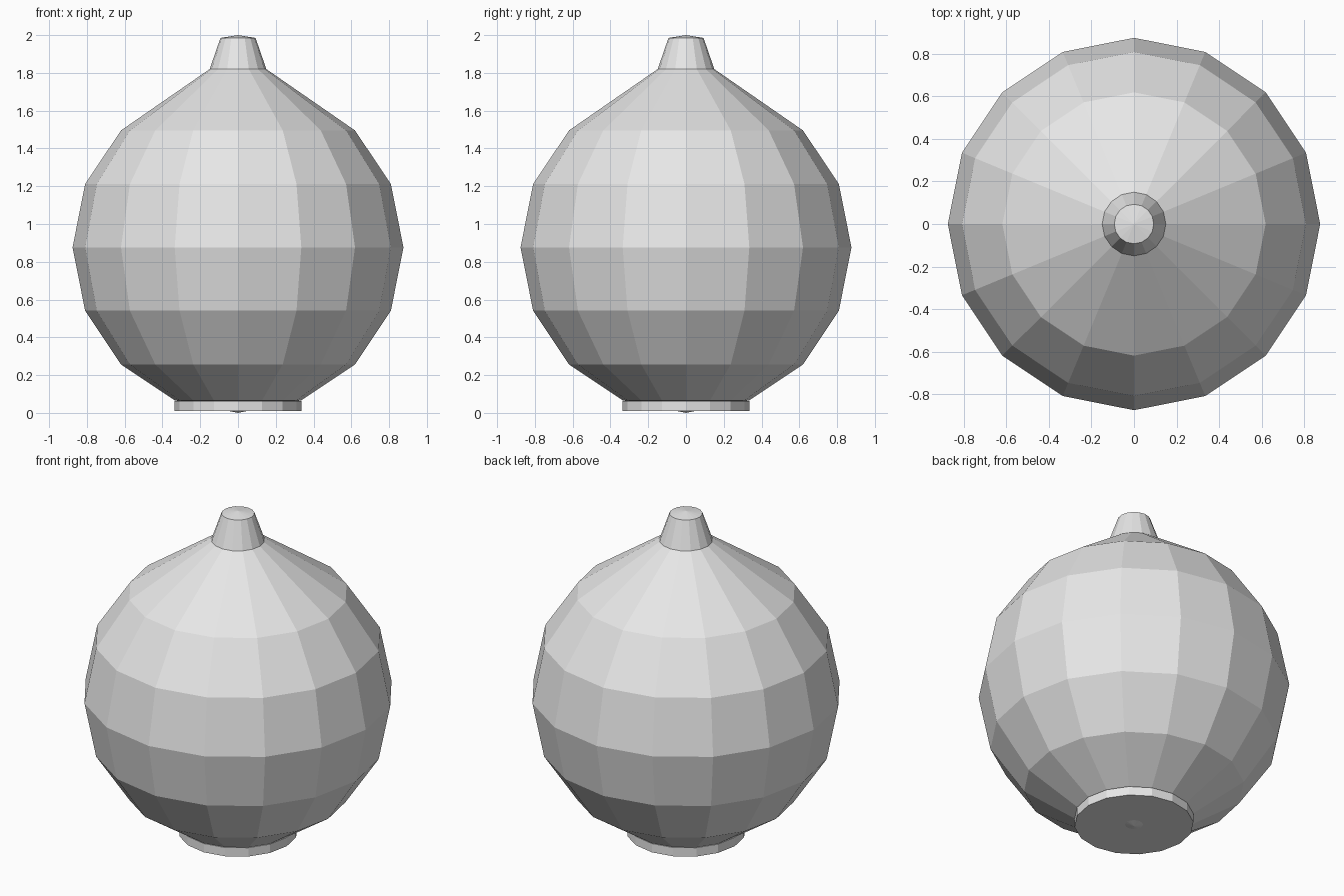
import bpy
import bmesh
import math

cube = bpy.data.objects.get("Cube")
if cube:
    bpy.data.objects.remove(cube, do_unlink=True)

SIDES = 16
RADIUS = 0.876

grey = bpy.data.materials.new("light grey")
grey.use_nodes = True
grey.diffuse_color = (0.8, 0.8, 0.8, 1)
grey.node_tree.nodes["Principled BSDF"].inputs["Base Color"].default_value = (0.8, 0.8, 0.8, 1)


def lathe(name, profile):
    """Turn (radius, height) points into a faceted solid; radius 0 is a pole."""
    bm = bmesh.new()
    rings = []
    for r, z in profile:
        if r == 0:
            rings.append([bm.verts.new((0, 0, z))])
        else:
            angles = [math.tau * i / SIDES for i in range(SIDES)]
            rings.append([bm.verts.new((r * math.cos(a), r * math.sin(a), z)) for a in angles])
    for low, high in zip(rings, rings[1:]):
        for i in range(SIDES):
            j = (i + 1) % SIDES
            corners = [low[i % len(low)], low[j % len(low)],
                       high[j % len(high)], high[i % len(high)]]
            bm.faces.new(list(dict.fromkeys(corners)))
    # Close any open end with a flat cap
    for ring in (rings[0], rings[-1]):
        if len(ring) > 1:
            bm.faces.new(ring)
    bmesh.ops.recalc_face_normals(bm, faces=bm.faces)
    mesh = bpy.data.meshes.new(name)
    bm.to_mesh(mesh)
    bm.free()
    mesh.materials.append(grey)
    obj = bpy.data.objects.new(name, mesh)
    bpy.context.collection.objects.link(obj)
    return obj


# Round body: sphere rings from the bottom pole to the shoulder, then a cone
body = [(0, 0)]
for k in range(1, 7):
    a = math.pi * k / 8
    body.append((RADIUS * math.sin(a), RADIUS * (1 - math.cos(a))))
body.append((0.15, 1.82))
lathe("body", body)

# Tapered neck with a shallow pointed tip
lathe("neck", [(0.15, 1.82), (0.093, 1.985), (0, 2.0)])

# Low foot under the body
lathe("foot", [(0.335, 0.01), (0.335, 0.064)])
